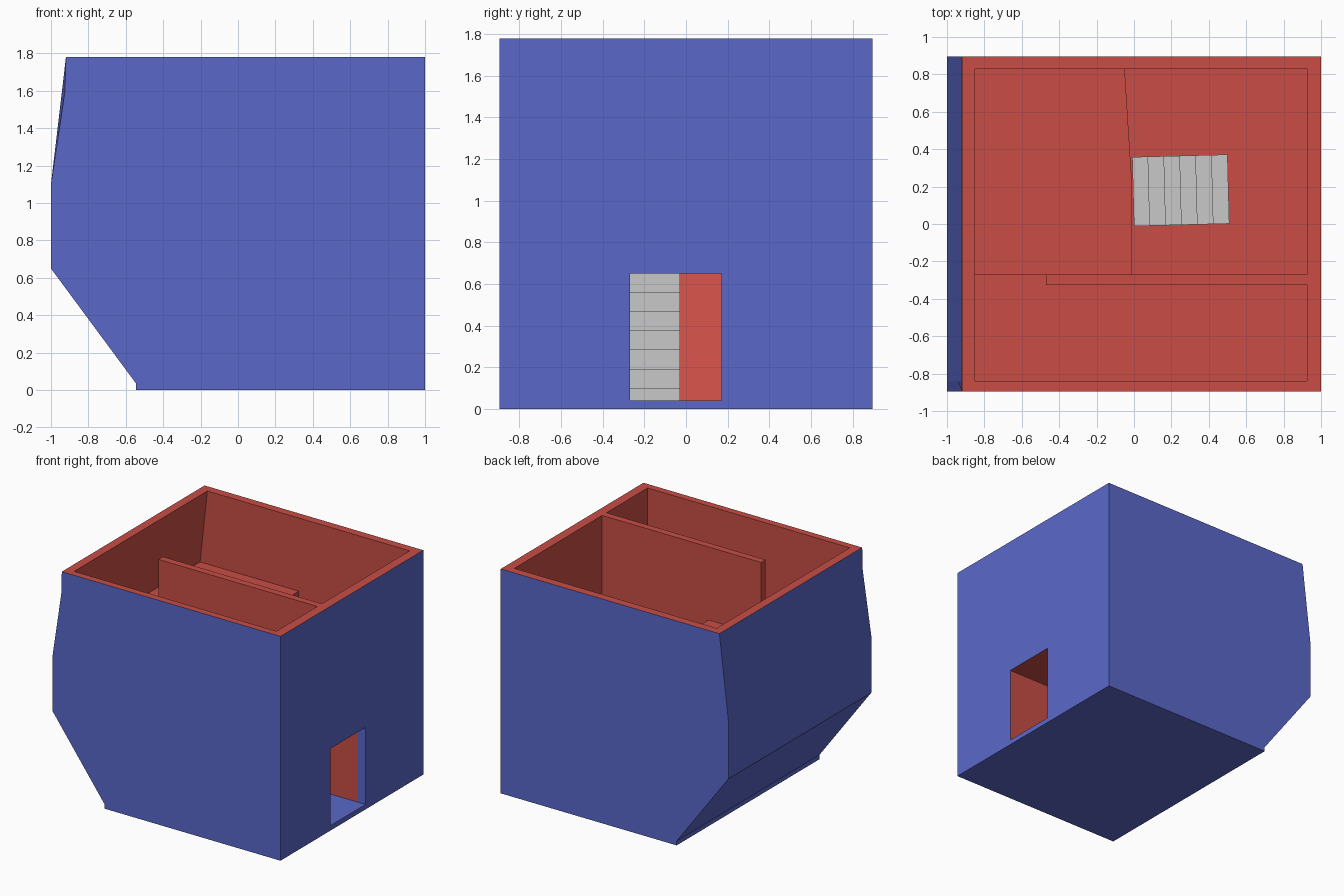
import bpy, bmesh, math
from mathutils import Matrix, Vector

cube = bpy.data.objects.get("Cube")
if cube:
    bpy.data.objects.remove(cube, do_unlink=True)


def material(name, rgb):
    m = bpy.data.materials.new(name)
    m.use_nodes = True
    m.diffuse_color = (*rgb, 1)
    m.node_tree.nodes["Principled BSDF"].inputs["Base Color"].default_value = (*rgb, 1)
    return m


RED = material("interior red", (0.578, 0.076, 0.06))
BLUE = material("exterior blue", (0.102, 0.138, 0.584))
GREY = material("stair grey", (0.578, 0.578, 0.578))


def prism(name, outline, axis, lo, hi, mat):
    """Extrude a flat outline from lo to hi along the given axis."""
    def place(a, b, t):
        return {"x": (t, a, b), "y": (a, t, b), "z": (a, b, t)}[axis]
    bm = bmesh.new()
    face = bm.faces.new([bm.verts.new(place(a, b, lo)) for a, b in outline])
    out = bmesh.ops.extrude_face_region(bm, geom=[face])
    moved = [v for v in out["geom"] if isinstance(v, bmesh.types.BMVert)]
    bmesh.ops.translate(bm, verts=moved, vec=place(0, 0, hi - lo))
    bmesh.ops.recalc_face_normals(bm, faces=bm.faces)
    mesh = bpy.data.meshes.new(name)
    bm.to_mesh(mesh)
    bm.free()
    mesh.materials.append(mat)
    obj = bpy.data.objects.new(name, mesh)
    bpy.context.collection.objects.link(obj)
    return obj


def box(name, x, y, z, mat=RED):
    outline = [(x[0], y[0]), (x[1], y[0]), (x[1], y[1]), (x[0], y[1])]
    return prism(name, outline, "z", z[0], z[1], mat)


def stairs(name, x_top, tread, y, base, tops):
    """Solid flight that climbs towards -x; tops run from lowest to highest."""
    outline = [(x_top, base), (x_top + tread * len(tops), base)]
    for i, z in enumerate(tops):
        x = x_top + tread * (len(tops) - i)
        outline += [(x, z), (x - tread, z)]
    return prism(name, outline, "y", y[0], y[1], GREY)


# Sizes
TOP, SIDE = 1.78, 0.895
FLOOR, DECK = 0.70, 1.20
FRONT_IN, BACK_IN, RIGHT_IN = -0.84, 0.83, 0.925
DOOR_Y, DOOR_Z = (-0.27, 0.17), (0.04, 0.65)

# Outer hull with a bulging side
hull = prism("hull", [(-0.545, 0), (1, 0), (1, TOP), (-0.92, TOP), (-0.941, 1.6),
                      (-1, 1.1), (-1, 0.65), (-0.545, 0.035)], "y", -SIDE, SIDE, RED)
hull.data.materials.append(BLUE)

# Slight kink at the front edge of the bulge
bm = bmesh.new()
bm.from_mesh(hull.data)
bmesh.ops.bisect_plane(bm, geom=bm.verts[:] + bm.edges[:] + bm.faces[:],
                       plane_co=(0, FRONT_IN, 0), plane_no=(0, 1, 0))
for v in bm.verts:
    if v.co.y < -0.88 and v.co.x < 0 and 1.5 < v.co.z < 1.7:
        v.co.x = -0.925
bm.to_mesh(hull.data)
bm.free()

# Hollow the hull and open the doorway
cavity = prism("cavity_cutter", [(-0.47, 0.04), (RIGHT_IN, 0.04), (RIGHT_IN, 1.9),
                                 (-0.85, 1.9), (-0.85, TOP), (-0.925, 1.1), (-0.925, 0.68)],
               "y", FRONT_IN, BACK_IN, RED)
doorway = box("doorway_cutter", (0.8, 1.2), DOOR_Y, DOOR_Z)
for cutter in (cavity, doorway):
    cutter.hide_render = True
    mod = hull.modifiers.new(cutter.name, "BOOLEAN")
    mod.operation, mod.solver, mod.object = "DIFFERENCE", "EXACT", cutter
graph = bpy.context.evaluated_depsgraph_get()
carved = bpy.data.meshes.new_from_object(hull.evaluated_get(graph))
hull.modifiers.clear()
hull.data = carved
for cutter in (cavity, doorway):
    bpy.data.objects.remove(cutter, do_unlink=True)

# Blue outside, ground slab and one door jamb; red everywhere else
for p in carved.polygons:
    c, n = p.center, p.normal
    outside = abs(c.y) > 0.89 or c.x > 0.99 or c.z < 0.05 or (c.x < -0.5 and n.x < -0.1)
    jamb = c.x > RIGHT_IN + 0.01 and n.y < -0.5 and abs(c.y) < 0.5
    p.material_index = 1 if outside or jamb else 0

# Entrance passage walls
for name, y in (("front_passage_wall", (-0.32, DOOR_Y[0])), ("back_passage_wall", (DOOR_Y[1], 0.22))):
    box(name, (-0.45, RIGHT_IN), y, DOOR_Z)

# Main floor with a stairwell, and the landing beside it
prism("main_floor", [(-0.93, FRONT_IN), (RIGHT_IN, FRONT_IN), (RIGHT_IN, BACK_IN), (-0.93, BACK_IN),
                     (-0.93, -0.03), (-0.02, -0.03), (-0.02, -0.27), (-0.93, -0.27)],
      "z", 0.65, FLOOR, RED)
box("stair_landing", (-0.93, -0.4), (-0.27, -0.03), (0.65, FLOOR))

# Upper room: partition and mezzanine
box("partition_wall", (-0.47, RIGHT_IN), (-0.325, -0.27), (FLOOR, TOP))
prism("mezzanine", [(-0.93, -0.27), (-0.01, -0.27), (-0.01, 0.2), (-0.05, BACK_IN), (-0.93, BACK_IN)],
      "z", DECK - 0.05, DECK, RED)

# Two flights of stairs
stairs("lower_stairs", -0.4, 0.085, (-0.27, -0.03), 0.04, [0.1 + 0.092 * i for i in range(7)])
rise = (DECK - FLOOR) / 6
upper = stairs("upper_stairs", -0.005, 0.085, (-0.005, 0.365), FLOOR,
               [FLOOR + rise * (i + 1) - 0.002 for i in range(6)])
pivot = Matrix.Translation(Vector((0.25, 0.18, 0)))
upper.data.transform(pivot @ Matrix.Rotation(math.radians(1.5), 4, "Z") @ pivot.inverted())
